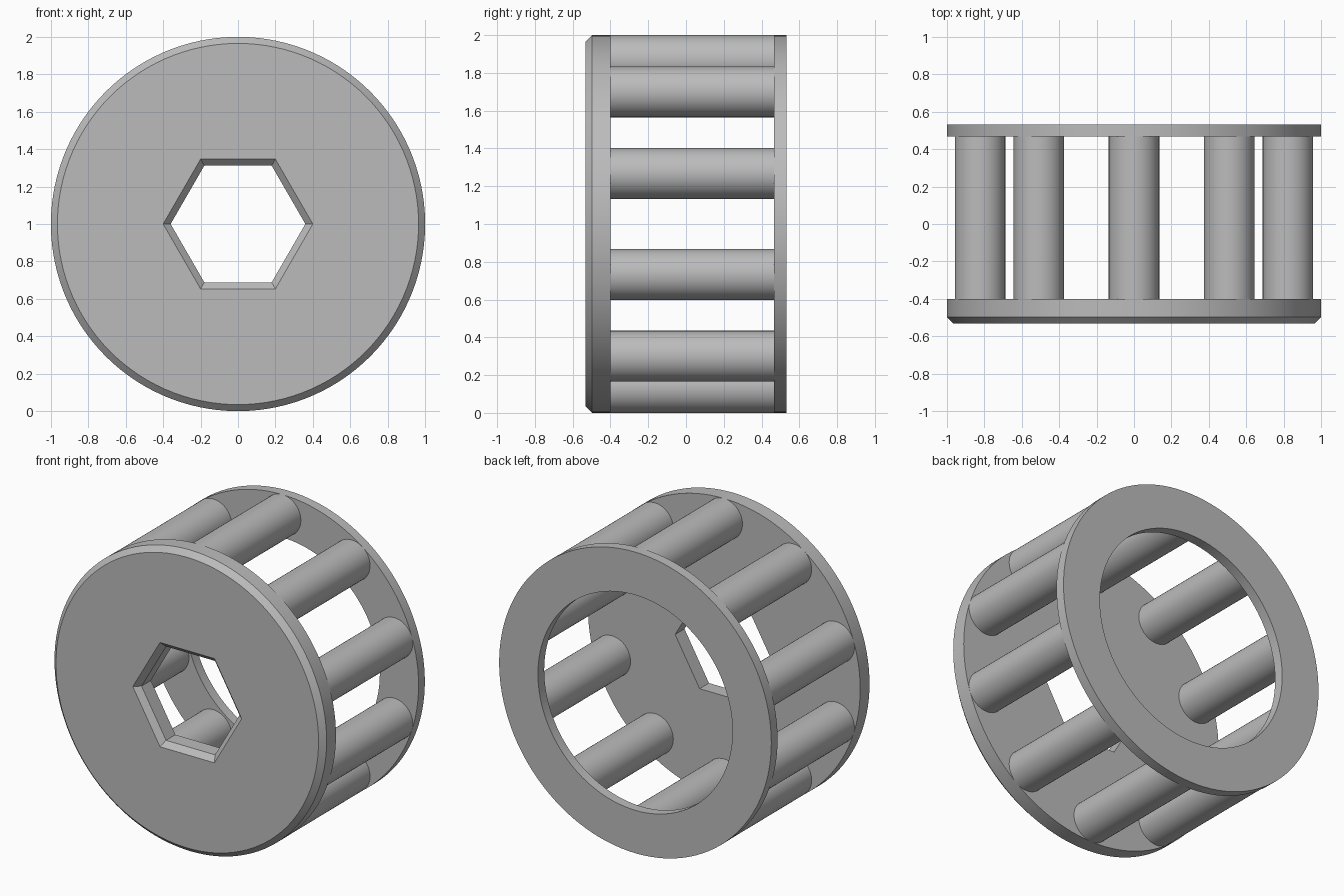
import bpy, bmesh
from math import pi, sin, cos, radians

cube = bpy.data.objects.get("Cube")
if cube:
    bpy.data.objects.remove(cube, do_unlink=True)

SEGMENTS = 120
ROD_COUNT = 10
ROD_RADIUS = 0.135
CHAMFER = 0.035
FRONT, DISC_BACK, RING_FRONT, BACK = -0.533, -0.4, 0.467, 0.533

grey = bpy.data.materials.new("plain_grey")
grey.use_nodes = True
grey.diffuse_color = (0.5, 0.5, 0.5, 1)
grey.node_tree.nodes["Principled BSDF"].inputs["Base Color"].default_value = (0.5, 0.5, 0.5, 1)


def circle(radius):
    return lambda a: radius


def hexagon(corner_radius):
    return lambda a: corner_radius * cos(pi / 6) / cos(a % (pi / 3) - pi / 6)


def finish(bm, name):
    bmesh.ops.recalc_face_normals(bm, faces=bm.faces)
    mesh = bpy.data.meshes.new(name)
    bm.to_mesh(mesh)
    bm.free()
    mesh.materials.append(grey)
    obj = bpy.data.objects.new(name, mesh)
    bpy.context.collection.objects.link(obj)
    bpy.ops.object.select_all(action='DESELECT')
    obj.select_set(True)
    bpy.context.view_layer.objects.active = obj
    bpy.ops.object.shade_smooth_by_angle(angle=radians(30))
    return obj


def closed_loft(name, sections):
    """Join (y, outline) loops around the y axis into a closed tube."""
    bm = bmesh.new()
    angles = [2 * pi * (i + 1e-7) / SEGMENTS for i in range(SEGMENTS)]
    loops = [[bm.verts.new((r(a) * cos(a), y, 1 + r(a) * sin(a))) for a in angles]
             for y, r in sections]
    for k, loop in enumerate(loops):
        after = loops[(k + 1) % len(loops)]
        for i in range(SEGMENTS):
            j = (i + 1) % SEGMENTS
            bm.faces.new((loop[i], loop[j], after[j], after[i]))
    return finish(bm, name)


# Front disc with chamfered rim and chamfered hexagonal opening
closed_loft("front_disc", [
    (FRONT, hexagon(0.4)),
    (FRONT, circle(1 - CHAMFER)),
    (FRONT + CHAMFER, circle(1)),
    (DISC_BACK, circle(1)),
    (DISC_BACK, hexagon(0.36)),
    (FRONT + CHAMFER, hexagon(0.36)),
])

# Open back ring
closed_loft("back_ring", [
    (RING_FRONT, circle(0.715)),
    (RING_FRONT, circle(1)),
    (BACK, circle(1)),
    (BACK, circle(0.715)),
])

# Round rods joining the disc and the ring
for n in range(ROD_COUNT):
    a = 2 * pi * n / ROD_COUNT
    bm = bmesh.new()
    bmesh.ops.create_cone(bm, cap_ends=True, segments=48, radius1=ROD_RADIUS,
                          radius2=ROD_RADIUS, depth=RING_FRONT - DISC_BACK)
    rod = finish(bm, f"rod_{n + 1}")
    rod.rotation_euler.x = pi / 2
    reach = 1 - ROD_RADIUS
    rod.location = (reach * sin(a), (RING_FRONT + DISC_BACK) / 2, 1 + reach * cos(a))
